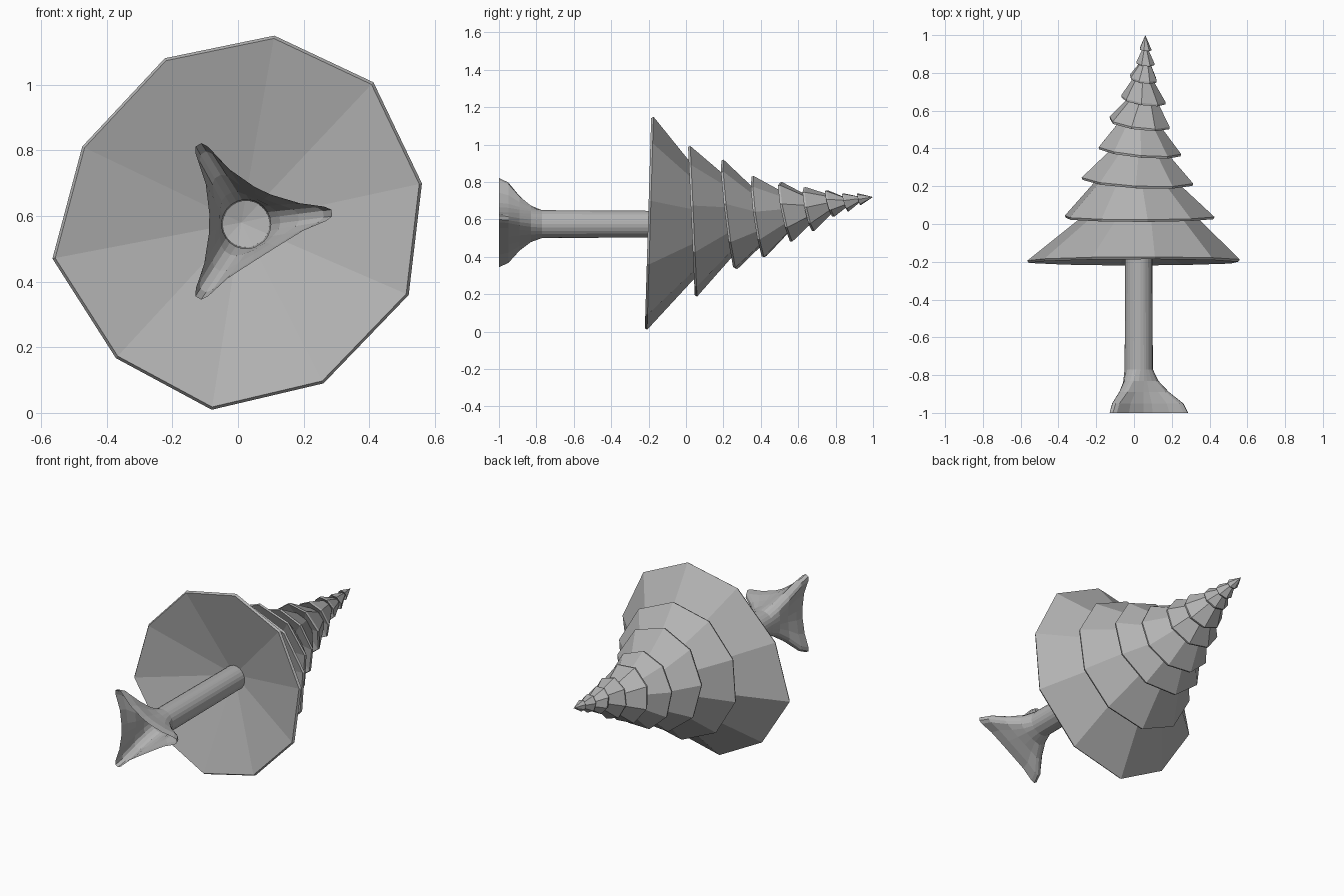
import bpy, bmesh, math
from math import cos, sin, radians

if "Cube" in bpy.data.objects:
    bpy.data.objects.remove(bpy.data.objects["Cube"])

# Dark grey shared by every part
GREY = bpy.data.materials.new("dark_grey")
GREY.diffuse_color = (0.45, 0.45, 0.45, 1)
GREY.use_nodes = True
GREY.node_tree.nodes["Principled BSDF"].inputs["Base Color"].default_value = GREY.diffuse_color


def loft(name, rings, tip=None, under=None):
    """Skin a list of equal-length rings; optional end points close the ends."""
    bm = bmesh.new()
    loops = [[bm.verts.new(p) for p in ring] for ring in rings]
    n = len(loops[0])
    for a, b in zip(loops, loops[1:]):
        for i in range(n):
            j = (i + 1) % n
            bm.faces.new((a[i], a[j], b[j], b[i]))
    for point, loop in ((under, loops[0]), (tip, loops[-1])):
        if point:
            v = bm.verts.new(point)
            for i in range(n):
                bm.faces.new((loop[i], loop[(i + 1) % n], v))
    bmesh.ops.recalc_face_normals(bm, faces=bm.faces)
    mesh = bpy.data.meshes.new(name)
    bm.to_mesh(mesh)
    bm.free()
    mesh.materials.append(GREY)
    obj = bpy.data.objects.new(name, mesh)
    bpy.context.collection.objects.link(obj)
    return obj


# Trunk: open tube whose base flares into three roots
CX, CZ = 0.025, 0.575
ROOTS = [(7.5, 0.263), (121, 0.282), (237, 0.268)]


def trunk_ring(y, flare, radius):
    ring = []
    for angle, reach in ROOTS:
        a = radians(angle)
        foot = [(0.085, -0.08), (0.17, -0.042), (reach - 0.02, -0.022), (reach, -0.01),
                (reach, 0.01), (reach - 0.02, 0.022), (0.17, 0.042), (0.085, 0.08)]
        for (u, v), off in zip(foot, (-52, -38, -22, -8, 8, 22, 38, 52)):
            o = radians(off)
            u = flare * u + (1 - flare) * radius * cos(o)
            v = flare * v + (1 - flare) * radius * sin(o)
            ring.append((CX + u * cos(a) - v * sin(a), y,
                         CZ + u * sin(a) + v * cos(a)))
    return ring


loft("trunk", [trunk_ring(*s) for s in (
    (-1.0, 1.0, 0.078), (-0.95, 0.86, 0.078), (-0.89, 0.45, 0.077),
    (-0.83, 0.15, 0.076), (-0.77, 0.0, 0.075), (-0.06, 0.0, 0.071))])

# Foliage tiers: x, y, z of the rim centre, radius, top radius, tilt in x and z, sides, turn
TIERS = [
    (0.00, -0.197, 0.58, 0.573, 0.310, 0.00, 0.03, 10, 0),
    (0.03, 0.035, 0.59, 0.405, 0.215, 0.00, -0.045, 10, 12),
    (0.02, 0.230, 0.62, 0.300, 0.150, -0.05, -0.12, 9, 12),
    (0.03, 0.388, 0.61, 0.222, 0.108, -0.09, -0.14, 9, 8),
    (0.03, 0.535, 0.64, 0.165, 0.078, -0.12, -0.20, 8, 15),
    (0.05, 0.657, 0.655, 0.118, 0.050, -0.14, -0.20, 8, 5),
    (0.05, 0.770, 0.685, 0.074, 0.028, -0.14, -0.28, 8, 18),
    (0.06, 0.852, 0.693, 0.050, 0.016, -0.10, -0.28, 7, 10),
    (0.06, 0.925, 0.708, 0.032, 0.0, -0.10, -0.25, 7, 0),
]
# Hand-cut outline of the lowest rim (angle, radius)
LOWEST = [(12, .573), (46, .594), (79, .58), (114, .548), (154, .528),
          (191, .576), (228, .556), (262, .576), (298, .555), (337, .565)]
TOP = (0.06, 1.0, 0.72)


def tier_ring(outline, x, y, z, scale, tx, tz):
    ring = []
    for angle, r in outline:
        dx, dz = scale * r * cos(radians(angle)), scale * r * sin(radians(angle))
        ring.append((x + dx, y + tx * dx + tz * dz, z + dz))
    return ring


for i, (x, y, z, r, top, tx, tz, n, turn) in enumerate(TIERS):
    outline = LOWEST if i == 0 else [(turn + 360 * k / n, r) for k in range(n)]
    lip = min(0.012, 0.15 * r)
    rings = [tier_ring(outline, x, y - lip / 2, z, 0.985, tx, tz),
             tier_ring(outline, x, y + lip / 2, z, 1.0, tx, tz)]
    tip = TOP
    if top:
        # Run the slope a little past the next rim so it meets its underside
        nx, ny, nz, _, _, ntx, ntz = TIERS[i + 1][:7]
        past, s = 1.2, top / r
        s_end = 1 + (s - 1) * past
        rings.append(tier_ring(outline, x + (nx - x) * past, y + (ny - y) * past,
                               z + (nz - z) * past, s_end, ntx, ntz))
        tip = None
    loft(f"foliage_tier_{i + 1}", rings, tip, under=(x + 0.01, y + 0.26 * r, z))
